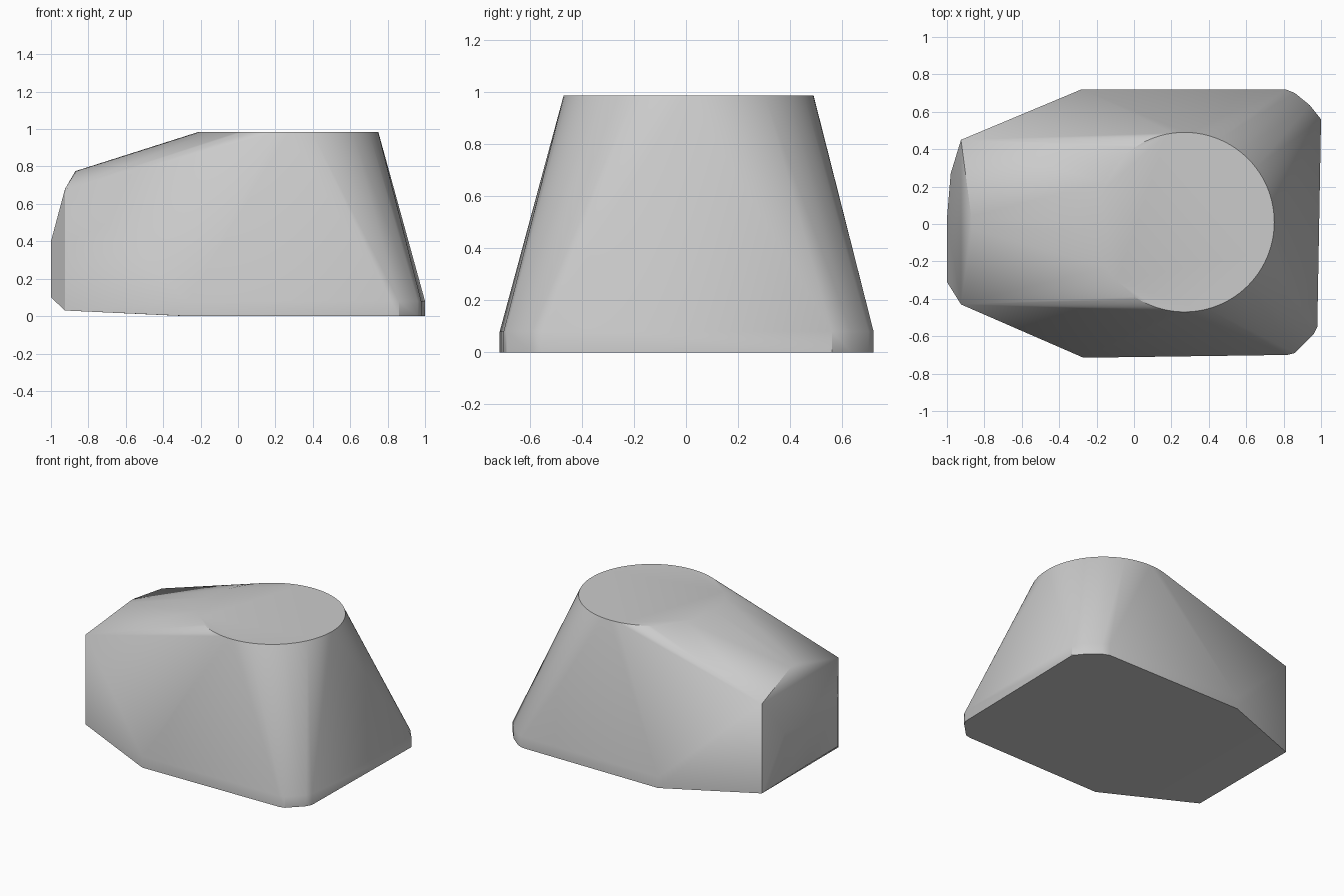
import bpy, bmesh, math

cube = bpy.data.objects.get("Cube")
if cube:
    bpy.data.objects.remove(cube, do_unlink=True)

# Plain grey material
grey = bpy.data.materials.new("plain grey")
grey.use_nodes = True
colour = (0.6, 0.6, 0.6, 1)
grey.diffuse_color = colour
grey.node_tree.nodes["Principled BSDF"].inputs["Base Color"].default_value = colour

bm = bmesh.new()


def add(x, y, *heights):
    for z in heights:
        bm.verts.new((x, y, z))


# Round flat top
for i in range(96):
    a = math.tau * i / 96
    add(0.27 + 0.48 * math.cos(a), 0.01 + 0.48 * math.sin(a), 0.985)

# Foot outline with a short upright rim and softened back corners
foot = [(-0.28, 0.72), (0.81, 0.72), (0.86, 0.70), (0.94, 0.635), (1.0, 0.56),
        (0.98, -0.55), (0.96, -0.59), (0.90, -0.65), (0.86, -0.69), (0.82, -0.70),
        (-0.27, -0.715)]
for x, y in foot:
    add(x, y, 0, 0.08)

# Narrow end: side corners, bulged end face and top ridge
add(-0.925, 0.45, 0.03, 0.68)
add(-0.925, -0.43, 0.03, 0.68)
add(-0.98, 0.27, 0.10, 0.42)
add(-1.0, 0.03, 0.10, 0.40)
add(-1.0, -0.31, 0.10, 0.40)
add(-0.87, 0.04, 0.775)
add(-0.865, -0.03, 0.775)

# Wrap the outlines in one convex skin
hull = bmesh.ops.convex_hull(bm, input=bm.verts[:])
loose = {v for v in hull["geom_interior"] + hull["geom_unused"]
         if isinstance(v, bmesh.types.BMVert) and not v.link_faces}
bmesh.ops.delete(bm, geom=list(loose), context="VERTS")
bmesh.ops.dissolve_limit(bm, angle_limit=math.radians(0.3),
                         verts=bm.verts[:], edges=bm.edges[:])
bmesh.ops.recalc_face_normals(bm, faces=bm.faces[:])

mesh = bpy.data.meshes.new("tapered_body")
bm.to_mesh(mesh)
bm.free()
mesh.materials.append(grey)
body = bpy.data.objects.new("tapered_body", mesh)
bpy.context.collection.objects.link(body)

# Smooth shading with crisp rims
bpy.ops.object.select_all(action="DESELECT")
body.select_set(True)
bpy.context.view_layer.objects.active = body
bpy.ops.object.shade_smooth_by_angle(angle=math.radians(30))
